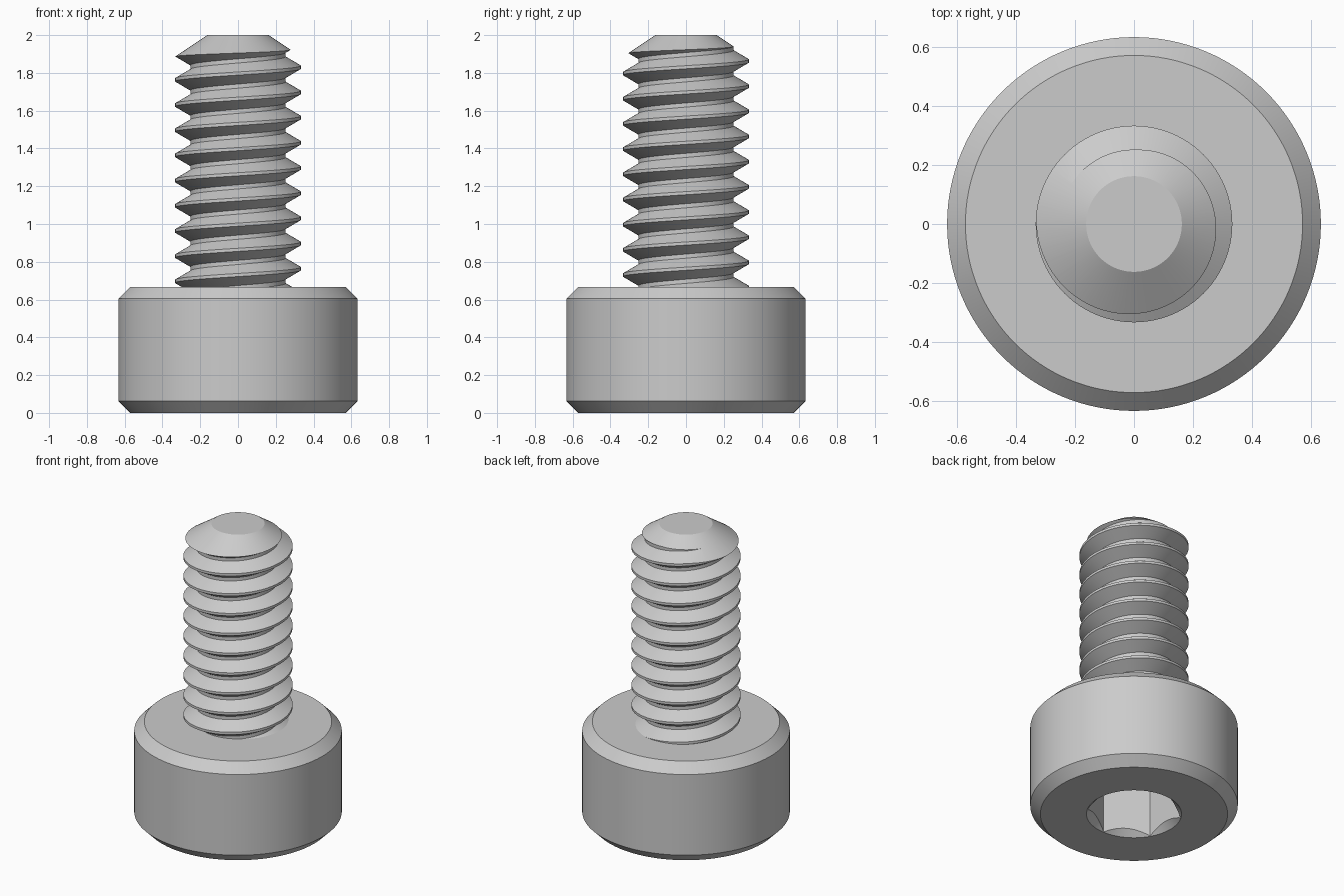
import bpy, bmesh
from math import cos, sin, pi, radians

if "Cube" in bpy.data.objects:
    bpy.data.objects.remove(bpy.data.objects["Cube"], do_unlink=True)

# Sizes
PITCH = 2 / 15
CREST_R, ROOT_R = 0.333, 0.252
CREST_W, ROOT_W = PITCH / 8, 0.022
HEX_R = 0.288
HEAD_R, HEAD_H, BEVEL = 0.633, 0.667, 0.062

steel = bpy.data.materials.new("grey_steel")
steel.use_nodes = True
GREY = (0.6, 0.6, 0.6, 1)
steel.diffuse_color = GREY
steel.node_tree.nodes["Principled BSDF"].inputs["Base Color"].default_value = GREY


def finish_mesh(name, bm):
    bmesh.ops.recalc_face_normals(bm, faces=bm.faces)
    mesh = bpy.data.meshes.new(name)
    bm.to_mesh(mesh)
    bm.free()
    mesh.materials.append(steel)
    obj = bpy.data.objects.new(name, mesh)
    bpy.context.collection.objects.link(obj)
    return obj


def lathe(name, profile, sides=128, phase=0.0):
    """Closed solid of revolution from (radius, height) points."""
    bm = bmesh.new()
    rings = [[bm.verts.new((r * cos(phase + 2 * pi * i / sides),
                            r * sin(phase + 2 * pi * i / sides), z))
              for i in range(sides)] for r, z in profile]
    for low, high in zip(rings, rings[1:]):
        for i in range(sides):
            k = (i + 1) % sides
            bm.faces.new((low[i], low[k], high[k], high[i]))
    bm.faces.new(rings[0])
    bm.faces.new(rings[-1])
    return finish_mesh(name, bm)


def helix(name, turns, start, sides=96):
    """Closed right-handed thread, one column of profile points per angle."""
    profile = [(CREST_R, -CREST_W / 2), (CREST_R, CREST_W / 2),
               (ROOT_R, (PITCH - ROOT_W) / 2), (ROOT_R, (PITCH + ROOT_W) / 2)]
    step = len(profile)
    bm = bmesh.new()
    columns = []
    for i in range(sides):
        a = 2 * pi * i / sides
        columns.append([bm.verts.new((r * cos(a), r * sin(a),
                                      start + PITCH * (t + i / sides) + dz))
                        for t in range(turns) for r, dz in profile])
    # The last column joins the first one a full turn higher
    columns.append(columns[0][step:])
    for left, right in zip(columns, columns[1:]):
        for j in range(min(len(left), len(right)) - 1):
            bm.faces.new((left[j], right[j], right[j + 1], left[j + 1]))
    # Close both ends towards the axis
    bottom = bm.verts.new((0, 0, start))
    top = bm.verts.new((0, 0, start + PITCH * turns))
    for edge in [e for e in bm.edges if e.is_boundary]:
        a, b = edge.verts
        bm.faces.new((a, b, bottom if a.co.z < 1 else top))
    return finish_mesh(name, bm)


def cut(obj, cutter, operation):
    cutter.hide_render = True
    mod = obj.modifiers.new("cut", 'BOOLEAN')
    mod.operation = operation
    mod.solver = 'EXACT'
    mod.object = cutter
    bpy.context.view_layer.objects.active = obj
    bpy.ops.object.modifier_apply(modifier=mod.name)
    bpy.data.objects.remove(cutter, do_unlink=True)


def smooth(obj):
    bpy.ops.object.select_all(action='DESELECT')
    obj.select_set(True)
    bpy.context.view_layer.objects.active = obj
    bpy.ops.object.shade_smooth_by_angle(angle=radians(25))


# Cylindrical head with bevelled rims
head = lathe("head", [(HEAD_R - BEVEL, 0), (HEAD_R, BEVEL),
                      (HEAD_R, HEAD_H - BEVEL), (HEAD_R - BEVEL, HEAD_H)])

# Hexagonal socket with a countersunk mouth
cut(head, lathe("socket_cutter", [(HEX_R, -0.1), (HEX_R, 0.35)], 6, pi / 6), 'DIFFERENCE')
cut(head, lathe("mouth_cutter", [(HEX_R + 0.052, -0.05), (HEX_R - 0.098, 0.1)]), 'DIFFERENCE')
smooth(head)

# Threaded shank, trimmed to a conical tip
shank = helix("threaded_shank", 14, 0.63 - 2 * PITCH)
tip = lathe("tip_trimmer", [(0.36, HEAD_H - 0.01), (0.36, 1.868), (0.162, 2)])
cut(shank, tip, 'INTERSECT')
smooth(shank)
